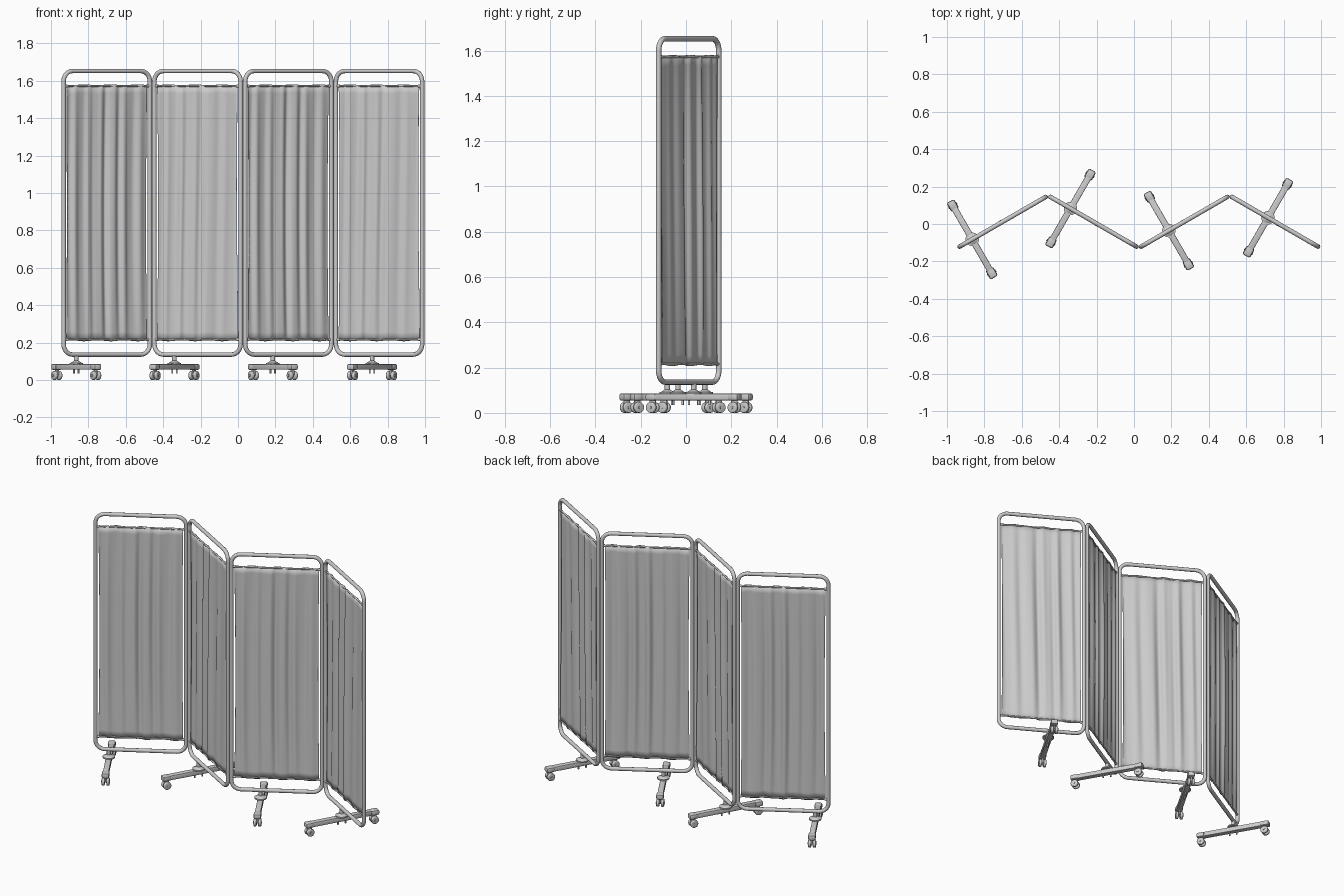
import bpy, bmesh, math
from math import sin, cos, pi, radians
from mathutils import Matrix, Vector

if "Cube" in bpy.data.objects:
    bpy.data.objects.remove(bpy.data.objects["Cube"], do_unlink=True)

TUBE = 0.012            # frame tube radius
HALF = 0.266            # half width of a frame, tube centre
LOW, HIGH = 0.136, 1.652
CORNER = 0.055
ROD_LOW, ROD_HIGH = 0.216, 1.572

gray = bpy.data.materials.new("neutral gray")
gray.use_nodes = True
gray.diffuse_color = (0.6, 0.6, 0.6, 1)
gray.node_tree.nodes["Principled BSDF"].inputs["Base Color"].default_value = (0.6, 0.6, 0.6, 1)


def add_object(name, mesh, matrix):
    mesh.materials.clear()
    mesh.materials.append(gray)
    obj = bpy.data.objects.new(name, mesh)
    bpy.context.collection.objects.link(obj)
    obj.matrix_world = matrix
    bpy.ops.object.select_all(action='DESELECT')
    obj.select_set(True)
    bpy.context.view_layer.objects.active = obj
    bpy.ops.object.shade_smooth_by_angle(angle=radians(40))
    return obj


def mesh_from(bm, name):
    bmesh.ops.recalc_face_normals(bm, faces=bm.faces)
    mesh = bpy.data.meshes.new(name)
    bm.to_mesh(mesh)
    bm.free()
    return mesh


def cylinder(bm, centre, axis, r1, length, r2=None, sides=20, bevel=0):
    turn = Vector((0, 0, 1)).rotation_difference(Vector(axis)).to_matrix().to_4x4()
    made = bmesh.ops.create_cone(bm, cap_ends=True, segments=sides, radius1=r1,
                                 radius2=r1 if r2 is None else r2, depth=length,
                                 matrix=Matrix.Translation(centre) @ turn)
    if bevel:
        rims = {e for v in made["verts"] for e in v.link_edges
                if any(len(f.verts) > 4 for f in e.link_faces)}
        bmesh.ops.bevel(bm, geom=list(rims), offset=bevel, segments=3,
                        profile=0.5, affect='EDGES')


def box(bm, centre, size, bevel=0.004):
    made = bmesh.ops.create_cube(bm, size=1, matrix=Matrix.Translation(centre)
                                 @ Matrix.Diagonal((*size, 1)))
    edges = {e for v in made["verts"] for e in v.link_edges}
    bmesh.ops.bevel(bm, geom=list(edges), offset=bevel, segments=2,
                    profile=0.5, affect='EDGES')


def frame_mesh():
    # Bent tube: rounded rectangle swept with a round section
    curve = bpy.data.curves.new("frame_path", 'CURVE')
    curve.dimensions = '3D'
    curve.bevel_depth = TUBE
    curve.bevel_resolution = 4
    points = []
    for i, (sx, top) in enumerate([(1, 1), (-1, 1), (-1, 0), (1, 0)]):
        cx = sx * (HALF - CORNER)
        cz = HIGH - CORNER if top else LOW + CORNER
        for k in range(9):
            a = i * pi / 2 + k * pi / 16
            points.append((cx + CORNER * cos(a), 0, cz + CORNER * sin(a), 1))
    spline = curve.splines.new('POLY')
    spline.points.add(len(points) - 1)
    for p, co in zip(spline.points, points):
        p.co = co
    spline.use_cyclic_u = True
    temp = bpy.data.objects.new("frame_path", curve)
    bpy.context.collection.objects.link(temp)
    mesh = bpy.data.meshes.new_from_object(temp.evaluated_get(bpy.context.evaluated_depsgraph_get()))
    bpy.data.objects.remove(temp, do_unlink=True)
    return mesh


def rods_mesh():
    # Curtain rods with small end sockets on the side tubes
    bm = bmesh.new()
    for z in (ROD_LOW, ROD_HIGH):
        cylinder(bm, (0, 0, z), (1, 0, 0), 0.005, 2 * HALF, sides=12)
        for s in (-1, 1):
            cylinder(bm, (s * (HALF - 0.014), 0, z), (1, 0, 0), 0.008, 0.016, sides=12)
    return mesh_from(bm, "rods")


def fold_depth(u, v, seed):
    # Uneven vertical folds, drifting sideways and swelling towards the middle
    s = u + 0.012 * sin(2.2 * v + seed) + 0.018 * sin(9 * u + seed)
    wave = sin(74 * s + seed) + 0.45 * sin(41 * s + 2 * seed) + 0.3 * sin(131 * s + v)
    swell = 0.45 + 0.55 * sin(pi * v) ** 0.7 if 0 < v < 1 else 0.45
    return 0.0085 * wave * swell * (0.75 + 0.25 * sin(17 * u + seed))


def curtain_mesh(seed):
    bm = bmesh.new()
    cols, rows = 110, 30
    grid = []
    for j in range(rows + 1):
        v = j / rows
        half = 0.249 - 0.006 * sin(pi * v)
        row = []
        for i in range(cols + 1):
            u = (2 * i / cols - 1) * half
            hem = 0.003 * sin(38 * u + seed) * (2 * v - 1)
            z = ROD_LOW - 0.006 + v * (ROD_HIGH - ROD_LOW + 0.012) + hem
            row.append(bm.verts.new((u, fold_depth(u, v, seed), z)))
        grid.append(row)
    for a, b in zip(grid, grid[1:]):
        for i in range(cols):
            bm.faces.new((a[i], a[i + 1], b[i + 1], b[i]))
    return mesh_from(bm, "curtain")


def foot_mesh():
    # Cross bar with wider end caps, flanged post and two bolts
    bm = bmesh.new()
    box(bm, (0, 0, 0.07), (0.034, 0.43, 0.03))
    for s in (-1, 1):
        box(bm, (0, s * 0.21, 0.07), (0.044, 0.052, 0.032), 0.009)
        cylinder(bm, (0, s * 0.024, 0.046), (0, 0, 1), 0.005, 0.024, sides=10)
    cylinder(bm, (0, 0, 0.088), (0, 0, 1), 0.036, 0.008, sides=24)
    cylinder(bm, (0, 0, 0.097), (0, 0, 1), 0.03, 0.012, 0.012, sides=24)
    cylinder(bm, (0, 0, 0.115), (0, 0, 1), 0.012, 0.028)
    return mesh_from(bm, "foot")


def casters_mesh():
    # Twin wheels on an axle under each end of the bar
    bm = bmesh.new()
    for s in (-1, 1):
        y = s * 0.208
        for side in (-1, 1):
            cylinder(bm, (side * 0.014, y, 0.024), (1, 0, 0), 0.024, 0.018, sides=24, bevel=0.005)
        cylinder(bm, (0, y, 0.024), (1, 0, 0), 0.007, 0.052, sides=12)
        box(bm, (0, y, 0.04), (0.009, 0.03, 0.032), 0.002)
    return mesh_from(bm, "casters")


frame, rods, foot, casters = frame_mesh(), rods_mesh(), foot_mesh(), casters_mesh()
curtains = [curtain_mesh(0.6), curtain_mesh(2.1)]

# Four panels zigzag, each foot a little further along its panel
foot_offsets = [-0.188, -0.142, -0.095, -0.043]
for n, offset in enumerate(foot_offsets):
    place = (Matrix.Translation((-0.702 + 0.4853 * n, 0.012, 0))
             @ Matrix.Rotation(radians(-30 if n % 2 else 30), 4, 'Z'))
    tag = f"_{n + 1}"
    add_object("frame" + tag, frame, place)
    add_object("curtain_rods" + tag, rods, place)
    curtain = add_object("curtain" + tag, curtains[n % 2], place)
    thick = curtain.modifiers.new("cloth thickness", 'SOLIDIFY')
    thick.thickness = 0.003
    thick.offset = 0
    shifted = place @ Matrix.Translation((offset, 0, 0))
    add_object("foot" + tag, foot, shifted)
    add_object("casters" + tag, casters, shifted)
